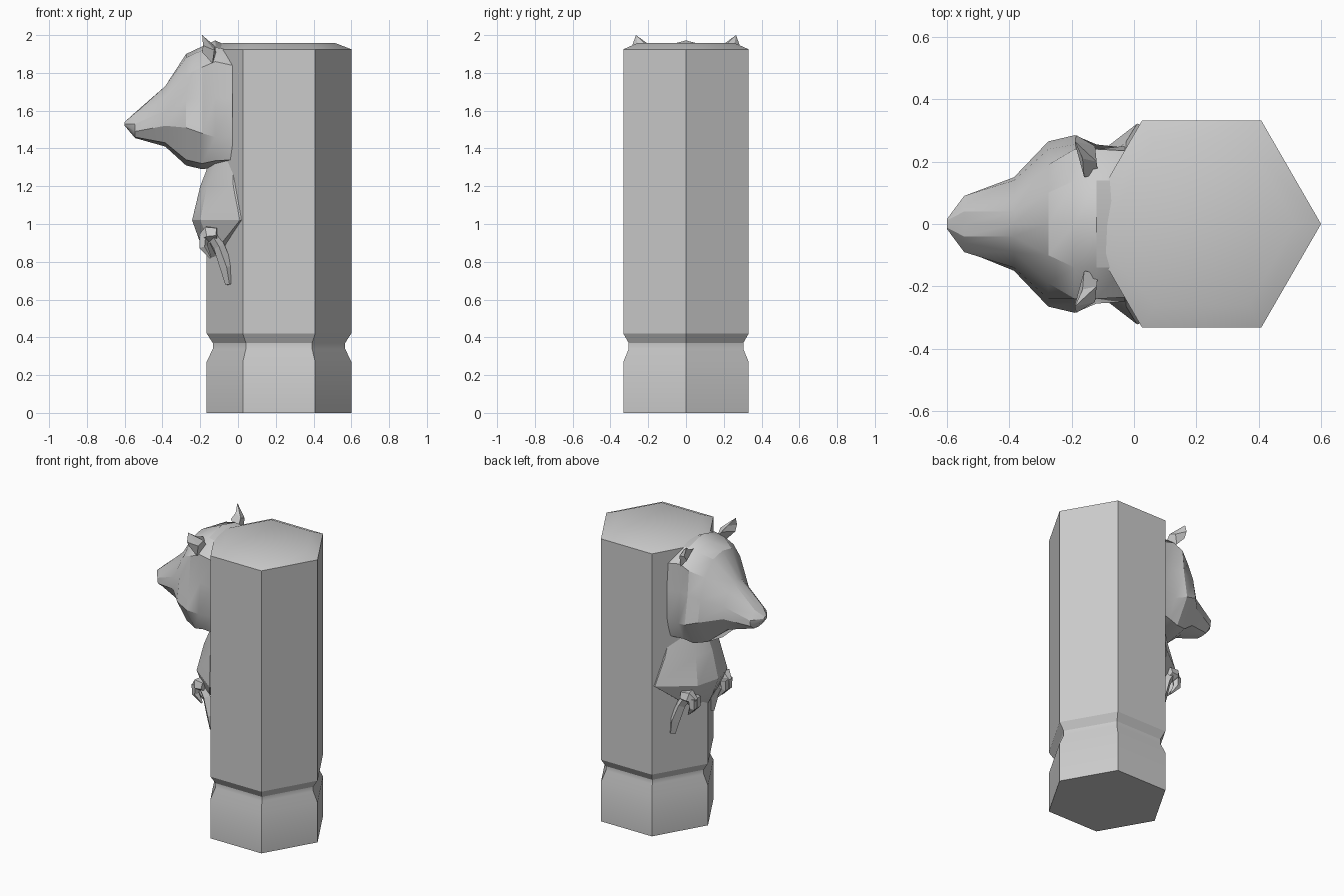
import bpy, bmesh, math
from mathutils import Vector

if "Cube" in bpy.data.objects:
    bpy.data.objects.remove(bpy.data.objects["Cube"])


def loft(name, rings, smooth=28):
    """Skin a list of closed rings with quads and cap both ends."""
    bm = bmesh.new()
    vs = [[bm.verts.new(p) for p in r] for r in rings]
    n = len(rings[0])
    for a, b in zip(vs, vs[1:]):
        for i in range(n):
            j = (i + 1) % n
            bm.faces.new((a[i], a[j], b[j], b[i]))
    bm.faces.new(vs[0][::-1])
    bm.faces.new(vs[-1])
    bmesh.ops.remove_doubles(bm, verts=bm.verts, dist=1e-5)
    bmesh.ops.recalc_face_normals(bm, faces=bm.faces)
    me = bpy.data.meshes.new(name)
    bm.to_mesh(me)
    bm.free()
    ob = bpy.data.objects.new(name, me)
    bpy.context.collection.objects.link(ob)
    bpy.ops.object.select_all(action='DESELECT')
    ob.select_set(True)
    bpy.context.view_layer.objects.active = ob
    if smooth:
        bpy.ops.object.shade_smooth_by_angle(angle=math.radians(smooth))
    return ob


def mirrored(half, closed_ends):
    """Complete a half outline in +y; drop the centre points on the copy."""
    pts = [Vector(p) for p in half]
    back = pts[1:-1] if closed_ends else pts[1:]
    return pts + [Vector((p.x, -p.y, p.z)) for p in reversed(back)]


def limb(name, path, widths, side, sides=5):
    """Faceted tapering limb through (x, y, z) points."""
    pts = [Vector((x, y * side, z)) for x, y, z in path]
    rings = []
    for i, p in enumerate(pts):
        d = pts[min(i + 1, len(pts) - 1)] - pts[max(i - 1, 0)]
        u = d.cross(Vector((0, 1, 0))).normalized()
        v = d.cross(u).normalized()
        angs = [2 * math.pi * k / sides for k in range(sides)]
        rings.append([p + widths[i] * (u * math.cos(t) + v * math.sin(t)) for t in angs])
    return loft(name, rings, 0)


# hexagonal pillar with a groove near the foot and a chamfered top
profile = [(.383, 0), (.383, .27), (.35, .34), (.35, .37), (.383, .42), (.383, 1.925), (.30, 1.957)]
loft("pillar", [[(.217 + r * math.cos(k * math.pi / 3), r * math.sin(k * math.pi / 3), z)
                 for k in range(6)] for r, z in profile])

# animal head: half cross-sections (y, z) from muzzle to neck
head = [
    (-.60, [(0, 1.54), (.012, 1.54), (.014, 1.535), (.016, 1.53), (.014, 1.525), (.01, 1.52), (0, 1.52)]),
    (-.545, [(0, 1.59), (.04, 1.585), (.06, 1.565), (.09, 1.53), (.085, 1.49), (.045, 1.46), (0, 1.455)]),
    (-.385, [(0, 1.73), (.04, 1.73), (.09, 1.68), (.14, 1.60), (.15, 1.52), (.10, 1.43), (0, 1.41)]),
    (-.275, [(0, 1.90), (.10, 1.88), (.19, 1.79), (.24, 1.655), (.265, 1.51), (.16, 1.34), (0, 1.31)]),
    (-.19, [(0, 1.94), (.14, 1.92), (.24, 1.83), (.255, 1.67), (.285, 1.48), (.19, 1.32), (0, 1.29)]),
    (-.12, [(0, 1.972), (.14, 1.935), (.24, 1.86), (.235, 1.67), (.255, 1.46), (.20, 1.335), (0, 1.30)]),
    (-.03, [(0, 1.93), (.14, 1.92), (.235, 1.84), (.25, 1.66), (.245, 1.46), (.22, 1.34), (0, 1.33)]),
]
loft("head", [mirrored([(x, y, z) for y, z in sec], True) for x, sec in head])

# chest with upper arms spreading round the pillar: half outlines (x, y)
chest = [
    (1.38, [(-.13, 0), (-.10, .10), (-.03, .20), (.06, .20)]),
    (1.20, [(-.20, 0), (-.165, .13), (-.025, .265), (.06, .25)]),
    (1.02, [(-.243, 0), (-.20, .16), (.01, .322), (.08, .30)]),
    (.90, [(-.20, 0), (-.15, .15), (-.085, .19), (.05, .15)]),
    (.80, [(-.15, 0), (-.10, .06), (-.05, .08), (.05, .08)]),
]
loft("chest", [mirrored([(x, y, z) for x, y in sec], False) for z, sec in chest])

# ears, paws and hanging sleeve tips on both sides
for s, tag in ((1, "left"), (-1, "right")):
    base = [(-.19, .26, 1.91), (-.135, .25, 1.85), (-.115, .16, 1.88), (-.16, .15, 1.94)]
    middle = [(-.185, .285, 1.945), (-.125, .25, 1.92), (-.12, .20, 1.94), (-.165, .21, 1.96)]
    tip = [(-.19, .265, 2.0)] * 4
    loft("ear_" + tag, [[(x, y * s, z) for x, y, z in r] for r in (base, middle, tip)], 0)
    limb("paw_" + tag, [(-.11, .20, .95), (-.16, .19, .95), (-.20, .18, .925)], [.035, .045, .02], s)
    for i, y in enumerate((.15, .19)):
        limb(f"finger_{tag}_{i}", [(-.18, y, .94), (-.185, y, .88), (-.145, y - .01, .82)], [.03, .025, .006], s)
    limb("sleeve_tip_" + tag, [(-.13, .19, .93), (-.10, .195, .88), (-.06, .205, .77), (-.045, .21, .68)],
         [.03, .03, .035, .022], s, 4)
